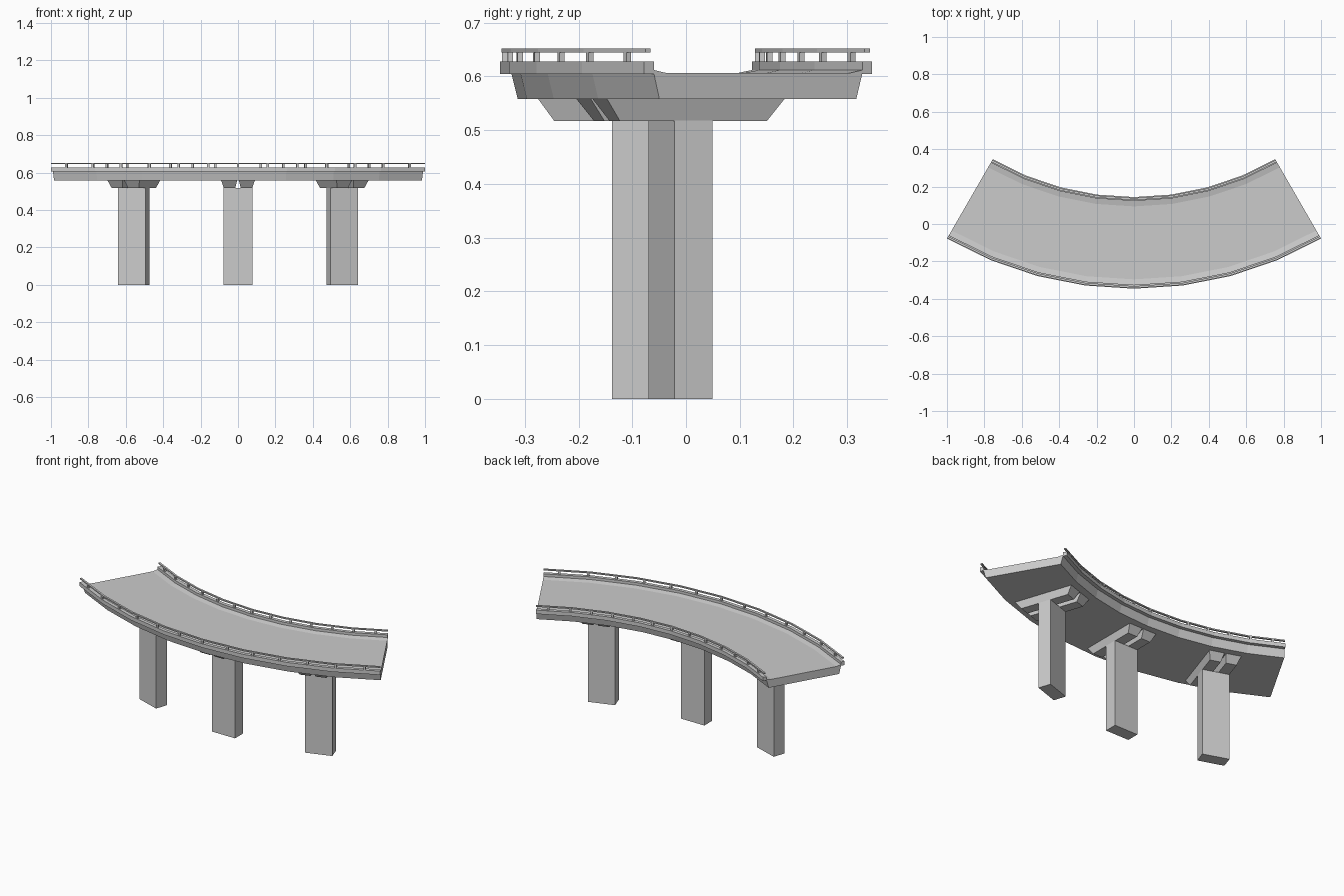
import bpy, bmesh
from math import sin, cos, radians, floor

if "Cube" in bpy.data.objects:
    bpy.data.objects.remove(bpy.data.objects["Cube"])

YC = 1.654                    # centre of the curve lies behind the bridge
R_MID = 1.755
HALF, SEGS = 30.0, 8
STEP = 2 * HALF / SEGS


def polar(r, deg, z):
    a = radians(deg)
    return (r * sin(a), YC - r * cos(a), z)


def finish(name, bm):
    bmesh.ops.recalc_face_normals(bm, faces=bm.faces)
    me = bpy.data.meshes.new(name)
    bm.to_mesh(me)
    bm.free()
    ob = bpy.data.objects.new(name, me)
    bpy.context.collection.objects.link(ob)
    return ob


def sweep(name, profile):
    """Sweep a closed (radius, z) profile along the bridge curve."""
    bm = bmesh.new()
    rings = [[bm.verts.new(polar(r, -HALF + i * STEP, z)) for r, z in profile]
             for i in range(SEGS + 1)]
    n = len(profile)
    for a, b in zip(rings, rings[1:]):
        for j in range(n):
            k = (j + 1) % n
            bm.faces.new((a[j], a[k], b[k], b[j]))
    bm.faces.new(rings[0])
    bm.faces.new(rings[-1])
    return finish(name, bm)


def add_block(bm, deg, r, bottom, top, z0, z1):
    """Tapered block; bottom/top are (t0, t1, d0, d1): tangent and radial extents about radius r."""
    a = radians(deg)
    ox, oy, _ = polar(r, deg, 0)
    loops = []
    for (t0, t1, d0, d1), z in ((bottom, z0), (top, z1)):
        loops.append([bm.verts.new((ox + t * cos(a) + d * sin(a),
                                    oy + t * sin(a) - d * cos(a), z))
                      for t, d in ((t0, d0), (t1, d0), (t1, d1), (t0, d1))])
    lo, hi = loops
    bm.faces.new(lo)
    bm.faces.new(hi)
    for i in range(4):
        k = (i + 1) % 4
        bm.faces.new((lo[i], lo[k], hi[k], hi[i]))


# road deck with sloped sides and raised gutters
sweep("road_deck", [(1.544, .558), (1.531, .606), (1.531, .612), (1.56, .606),
                    (1.95, .606), (1.979, .612), (1.979, .606), (1.967, .558)])

# kerbs, rails and rail posts on both edges
for side, kerb, rail in (("inner", (1.51, 1.531), (1.515, 1.526)),
                         ("outer", (1.979, 2.0), (1.986, 1.997))):
    for part, (r0, r1), z0, z1 in (("kerb", kerb, .605, .628),
                                   ("rail", rail, .645, .652)):
        sweep(f"{side}_{part}", [(r0, z0), (r1, z0), (r1, z1), (r0, z1)])
    bm = bmesh.new()
    for i in range(-6, 7):
        deg = i * 27.5 / 6
        mid = (floor(deg / STEP) + .5) * STEP
        r = sum(rail) / 2 * cos(radians(STEP / 2)) / cos(radians(deg - mid))
        s = (-.006, .006, -.005, .005)
        add_block(bm, deg, r, s, s, .628, .645)
    finish(f"{side}_rail_posts", bm)

# piers with twin tapered bracket beams
for name, deg in (("left", -18.5), ("centre", 0), ("right", 18.5)):
    bm = bmesh.new()
    s = (-.077, .077, -.037, .037)
    add_block(bm, deg, R_MID, s, s, 0, .518)
    finish(f"{name}_pier", bm)
    bm = bmesh.new()
    add_block(bm, deg, R_MID, (.015, .076, -.144, .144), (.005, .09, -.174, .174), .517, .558)
    add_block(bm, deg, R_MID, (-.076, -.015, -.144, .144), (-.09, -.005, -.174, .174), .517, .558)
    finish(f"{name}_pier_brackets", bm)
